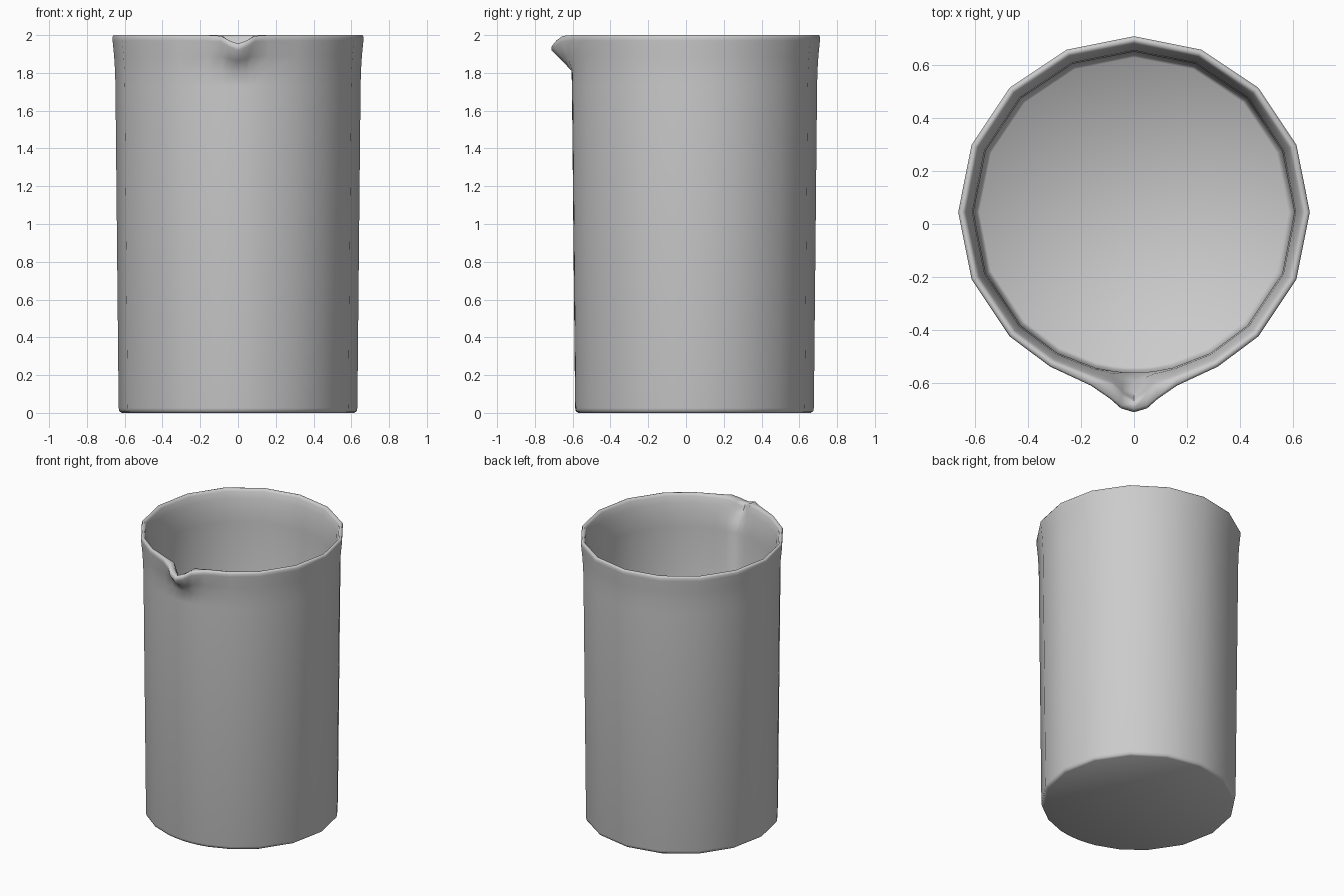
import bpy, bmesh, math

if "Cube" in bpy.data.objects:
    bpy.data.objects.remove(bpy.data.objects["Cube"])

CY = 0.045  # vessel axis, shifted back so the spout fits the bounds

# Columns: angle from the front (deg), outward weight, inner weight, drop weight
half = [(3.8, .86, .62, .62), (7.2, .52, .18, .1), (14, .12, .03, 0), (28.5, 0, 0, 0)]
half += [(a, 0, 0, 0) for a in (45, 67.5, 90, 112.5, 135, 157.5)]
cols = [(0, 1, 1, 1)] + half + [(180, 0, 0, 0)]
cols += [(-a, o, i, d) for a, o, i, d in reversed(half)]

# Profile: radius, height, spout reach, spout drop, is inner surface
profile = [
    (0.615, 0.0, 0, 0, False),
    (0.628, 0.008, 0, 0, False),
    (0.632, 0.025, 0, 0, False),
    (0.649, 1.73, 0, 0, False),
    (0.651, 1.81, 0, 0, False),
    (0.656, 1.89, .045, .025, False),
    (0.664, 1.97, .093, .05, False),
    (0.665, 1.99, .091, .05, False),
    (0.659, 2.0, .085, .045, False),
    (0.645, 2.0, .077, .05, True),
    (0.636, 1.985, .07, .055, True),
    (0.625, 1.94, .055, .05, True),
    (0.612, 1.87, .025, .03, True),
    (0.607, 1.78, 0, 0, True),
    (0.598, 0.05, 0, 0, True),
    (0.585, 0.035, 0, 0, True),
]

# Beaker shell with pouring lip
bm = bmesh.new()
rings = []
for r, z, reach, drop, inner in profile:
    ring = []
    for a, wo, wi, wd in cols:
        rr = r + reach * (wi if inner else wo)
        t = math.radians(a)
        ring.append(bm.verts.new((rr * math.sin(t), CY - rr * math.cos(t), z - drop * wd)))
    rings.append(ring)
n = len(cols)
for lo, hi in zip(rings, rings[1:]):
    for i in range(n):
        j = (i + 1) % n
        bm.faces.new((lo[i], lo[j], hi[j], hi[i]))

# Underside and inner floor
bm.faces.new(list(reversed(rings[0])))
bm.faces.new(rings[-1])
bmesh.ops.recalc_face_normals(bm, faces=bm.faces)

me = bpy.data.meshes.new("beaker")
bm.to_mesh(me)
bm.free()
beaker = bpy.data.objects.new("beaker", me)
bpy.context.collection.objects.link(beaker)
bpy.context.view_layer.objects.active = beaker
beaker.select_set(True)
bpy.ops.object.shade_smooth_by_angle(angle=math.radians(60))
